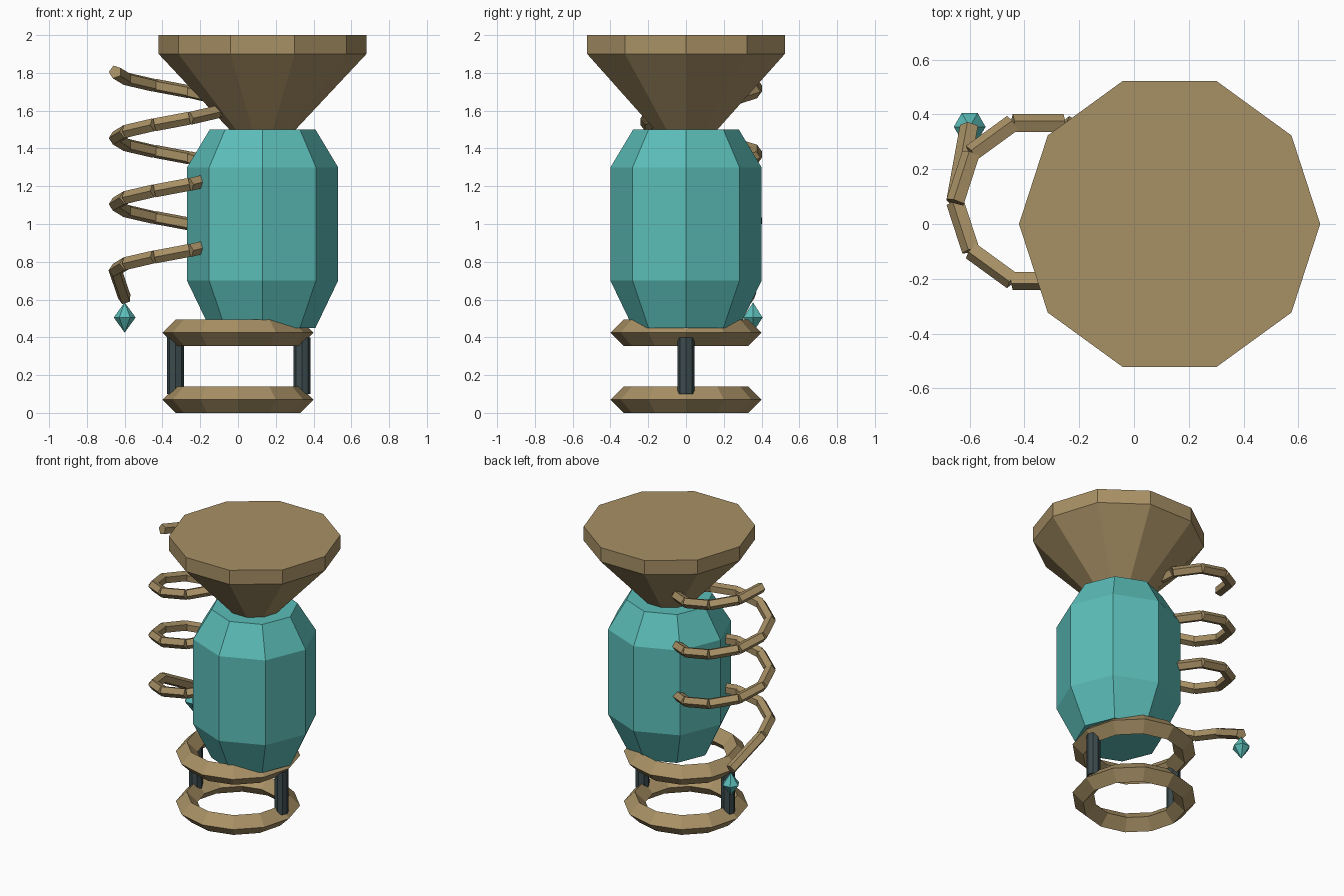
import bpy
import bmesh
from math import cos, sin, pi, radians
from mathutils import Matrix, Vector

if "Cube" in bpy.data.objects:
    bpy.data.objects.remove(bpy.data.objects["Cube"], do_unlink=True)


def material(name, rgb):
    m = bpy.data.materials.new(name)
    m.use_nodes = True
    m.diffuse_color = (*rgb, 1)
    m.node_tree.nodes["Principled BSDF"].inputs["Base Color"].default_value = (*rgb, 1)
    return m


BROWN = material("tan brown", (0.39, 0.28, 0.13))
TEAL = material("teal", (0.105, 0.51, 0.48))
DARK = material("dark slate", (0.045, 0.07, 0.075))


def spin(bm, profile, sides, matrix, closed=False):
    """Revolve (radius, height) points about local z; first corner on local +x."""
    rows = []
    for r, z in profile:
        count = sides if r > 0 else 1
        rows.append([bm.verts.new(matrix @ Vector((r * cos(2 * pi * i / sides),
                                                   r * sin(2 * pi * i / sides), z)))
                     for i in range(count)])
    faces = []
    pairs = list(zip(rows, rows[1:])) + ([(rows[-1], rows[0])] if closed else [])
    for a, b in pairs:
        for i in range(sides):
            j = i + 1
            corners = [a[i % len(a)], a[j % len(a)], b[j % len(b)], b[i % len(b)]]
            faces.append(bm.faces.new(list(dict.fromkeys(corners))))
    if not closed:
        for row in (rows[0], rows[-1]):
            if len(row) > 1:
                faces.append(bm.faces.new(row))
    bmesh.ops.recalc_face_normals(bm, faces=faces)


def finish(name, bm, mat):
    mesh = bpy.data.meshes.new(name)
    bm.to_mesh(mesh)
    bm.free()
    mesh.materials.append(mat)
    ob = bpy.data.objects.new(name, mesh)
    bpy.context.collection.objects.link(ob)
    return ob


def turned(name, profile, sides, location, mat, closed=False):
    bm = bmesh.new()
    spin(bm, profile, sides, Matrix.Translation(location), closed)
    return finish(name, bm, mat)


# Vessel body and the funnel lid above it
turned("body", [(0.28, 0.45), (0.4, 0.7), (0.4, 1.3), (0.28, 1.5)], 8, (0.13, 0, 0), TEAL)
turned("funnel", [(0.175, 1.5), (0.55, 1.9), (0.55, 2.0)], 10, (0.13, 0, 0), BROWN)

# Stand: two diamond-section rings joined by posts
diamond = [(0.33 + 0.07 * cos(k * pi / 2), 0.07 * sin(k * pi / 2)) for k in range(4)]
for name, z in (("base_ring", 0.07), ("upper_ring", 0.425)):
    turned(name, diamond, 12, (0, 0, z), BROWN, closed=True)
for name, x in (("left_post", 0.34), ("right_post", -0.33)):
    turned(name, [(0.045, 0.1), (0.045, 0.4)], 8, (x, 0, 0), DARK)

# Coil: straight five-sided pipes along a descending helix, ending in a tail
STEPS, TURNS, PITCH = 10, 3, 0.35
path = []
for i in range(STEPS * TURNS + 1):
    a = radians(180 - 360 * i / STEPS)
    path.append(Vector((-0.35 + 0.3 * cos(a), 0.08 + 0.3 * sin(a), 1.805 - PITCH * i / STEPS)))
path.append(Vector((-0.6, 0.355, 0.607)))

bm = bmesh.new()
for start, end in zip(path, path[1:]):
    along = (end - start).normalized()
    out = Vector((0, 0, 1)).cross(along).normalized()
    side = along.cross(out)
    frame = Matrix((out, side, along)).transposed().to_4x4()
    spin(bm, [(0.036, 0), (0.036, (end - start).length)], 5, Matrix.Translation(start) @ frame)
finish("coil", bm, BROWN)

# Crystal drop under the tail
turned("crystal", [(0, -0.08), (0.058, 0), (0, 0.08)], 6, (-0.6, 0.355, 0.505), TEAL)
